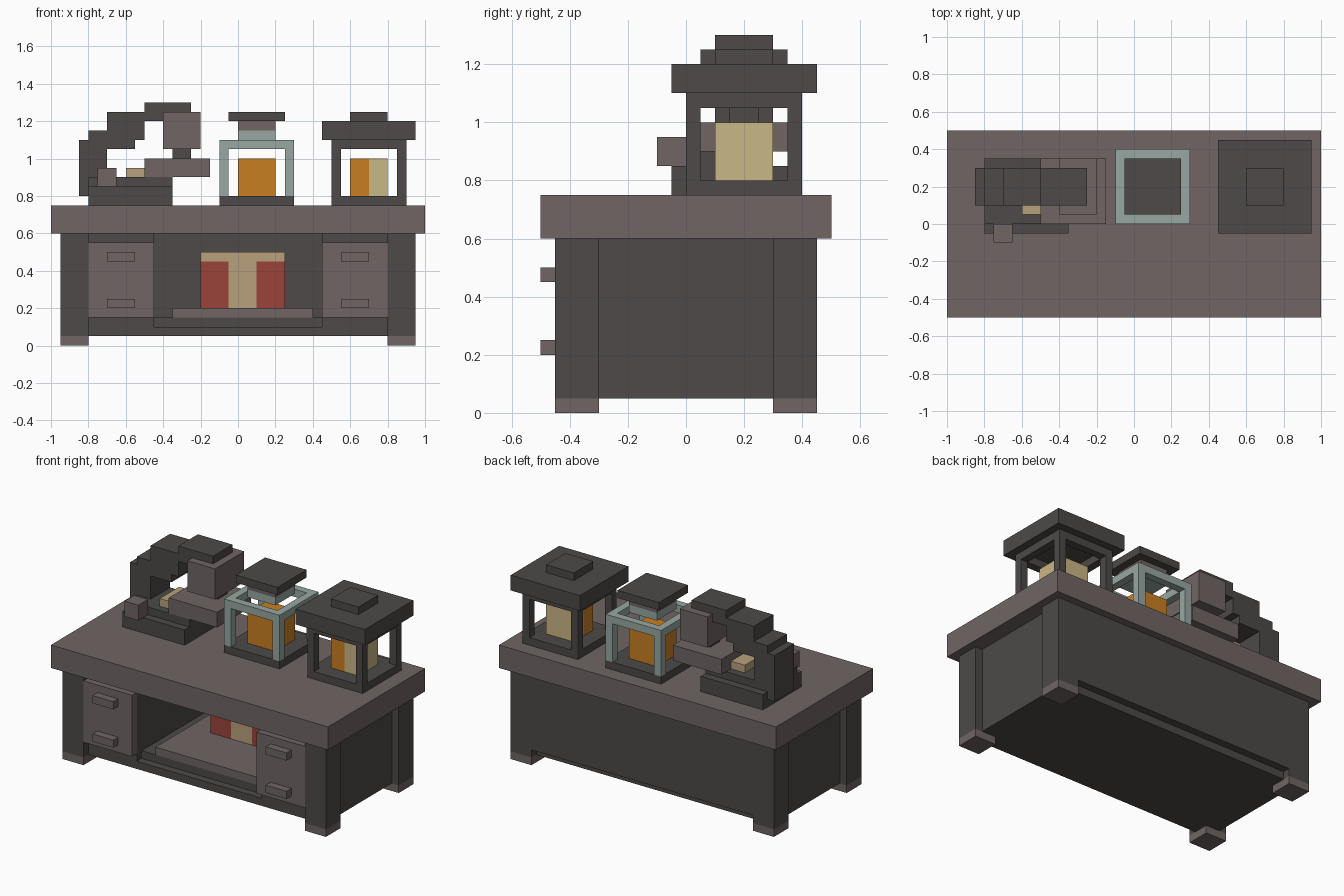
import bpy

cube = bpy.data.objects.get("Cube")
if cube:
    bpy.data.objects.remove(cube, do_unlink=True)


def linear(c):
    c /= 255
    return c / 12.92 if c <= 0.04045 else ((c + 0.055) / 1.055) ** 2.4


def material(name, r, g, b):
    m = bpy.data.materials.new(name)
    m.use_nodes = True
    col = (linear(r), linear(g), linear(b), 1)
    m.diffuse_color = col
    bsdf = m.node_tree.nodes["Principled BSDF"]
    bsdf.inputs["Base Color"].default_value = col
    bsdf.inputs["Roughness"].default_value = 0.9
    return m


dark = material("charcoal", 77, 74, 72)
brown = material("grey_brown", 112, 101, 100)
teal = material("pale_teal", 151, 167, 162)
orange = material("orange", 201, 127, 34)
cream = material("cream", 201, 183, 133)
tan = material("tan", 184, 161, 124)
red = material("brick_red", 155, 68, 58)


def box(name, mat, x, y, z):
    """Box spanning the (low, high) pairs on each axis."""
    x, y, z = sorted(x), sorted(y), sorted(z)
    verts = [(a, b, c) for c in z for b in y for a in x]
    faces = [(0, 2, 3, 1), (4, 5, 7, 6), (0, 1, 5, 4),
             (2, 6, 7, 3), (0, 4, 6, 2), (1, 3, 7, 5)]
    mesh = bpy.data.meshes.new(name)
    mesh.from_pydata(verts, [], faces)
    mesh.materials.append(mat)
    ob = bpy.data.objects.new(name, mesh)
    bpy.context.collection.objects.link(ob)
    return ob


def cage(name, mat, x, y, z, t=0.05):
    """Four corner posts with a square ring on top."""
    for px in ((x[0], x[0] + t), (x[1] - t, x[1])):
        for py in ((y[0], y[0] + t), (y[1] - t, y[1])):
            box(name + "_post", mat, px, py, (z[0], z[1] - t))
    top = (z[1] - t, z[1])
    for py in ((y[0], y[0] + t), (y[1] - t, y[1])):
        box(name + "_rail", mat, x, py, top)
    for px in ((x[0], x[0] + t), (x[1] - t, x[1])):
        box(name + "_side_rail", mat, px, (y[0] + t, y[1] - t), top)


# Desk body
box("desk_top", brown, (-1, 1), (-.5, .5), (.6, .75))
box("desk_floor", dark, (-.8, .8), (-.4, .4), (.05, .1))
box("back_panel", dark, (-.8, .8), (.4, .45), (.1, .6))
for side, s in (("left", 1), ("right", -1)):
    for end, e in (("back", 1), ("front", -1)):
        lx, ly = (s * .8, s * .95), (e * .3, e * .45)
        box(f"{end}_{side}_leg", dark, lx, ly, (.05, .6))
        box(f"{end}_{side}_foot", brown, lx, ly, (0, .05))
    box(side + "_side_panel", dark, (s * .8, s * .9), (-.3, .3), (.05, .6))
    box(side + "_cabinet", dark, (s * .45, s * .8), (-.4, .4), (.1, .6))
    box(side + "_drawer_front", brown, (s * .45, s * .8), (-.45, -.4), (.15, .55))
    for z in (.2, .45):
        box(side + "_drawer_handle", brown, (s * .55, s * .7), (-.5, -.45), (z, z + .05))

# Shelf and parcel under the desk
box("shelf_support", dark, (-.45, .45), (-.35, .4), (.1, .15))
box("shelf", brown, (-.35, .4), (-.35, .4), (.15, .2))
box("parcel_left_half", red, (.1, .25), (0, .3), (.2, .45))
box("parcel_right_half", red, (-.2, -.05), (0, .3), (.2, .45))
box("parcel_band", tan, (-.05, .1), (0, .3), (.2, .45))
box("parcel_top", tan, (-.2, .25), (0, .3), (.45, .5))

# Microscope
box("microscope_base", dark, (-.8, -.35), (-.05, .35), (.75, .85))
box("microscope_base_step", dark, (-.8, -.35), (0, .3), (.85, .9))
box("microscope_knob", brown, (-.75, -.65), (-.1, 0), (.85, .95))
box("microscope_column", dark, (-.85, -.7), (.1, .3), (.8, 1.1))
box("microscope_shoulder", dark, (-.8, -.55), (.1, .3), (1.05, 1.15))
box("microscope_arm", dark, (-.7, -.5), (.1, .3), (1.1, 1.25))
box("microscope_head", dark, (-.5, -.25), (.1, .3), (1.2, 1.3))
box("microscope_tube", brown, (-.4, -.2), (.05, .35), (1.05, 1.25))
box("microscope_lens", dark, (-.35, -.25), (.15, .25), (1, 1.05))
box("microscope_stage", brown, (-.5, -.15), (0, .35), (.9, 1))
box("specimen", tan, (-.6, -.5), (.05, .25), (.9, .95))

# Jar
box("jar_base", dark, (-.1, .3), (0, .4), (.75, .8))
cage("jar_frame", teal, (-.1, .3), (0, .4), (.8, 1.1))
box("jar_contents", orange, (0, .2), (.1, .3), (.8, 1))
box("jar_neck", teal, (0, .2), (.1, .3), (1.1, 1.15))
box("jar_stopper", brown, (0, .2), (.1, .3), (1.15, 1.2))
box("jar_lid", dark, (-.05, .25), (.05, .35), (1.2, 1.25))

# Lantern
box("lantern_base", dark, (.5, .9), (0, .4), (.75, .8))
cage("lantern_frame", dark, (.5, .9), (0, .4), (.8, 1.1))
box("lantern_glow", orange, (.6, .7), (.1, .2), (.8, 1))
box("lantern_candle_side", cream, (.7, .8), (.1, .2), (.8, 1))
box("lantern_candle_back", cream, (.6, .8), (.2, .3), (.8, 1))
box("lantern_roof", dark, (.45, .95), (-.05, .45), (1.1, 1.2))
box("lantern_cap", dark, (.6, .8), (.1, .3), (1.2, 1.25))
